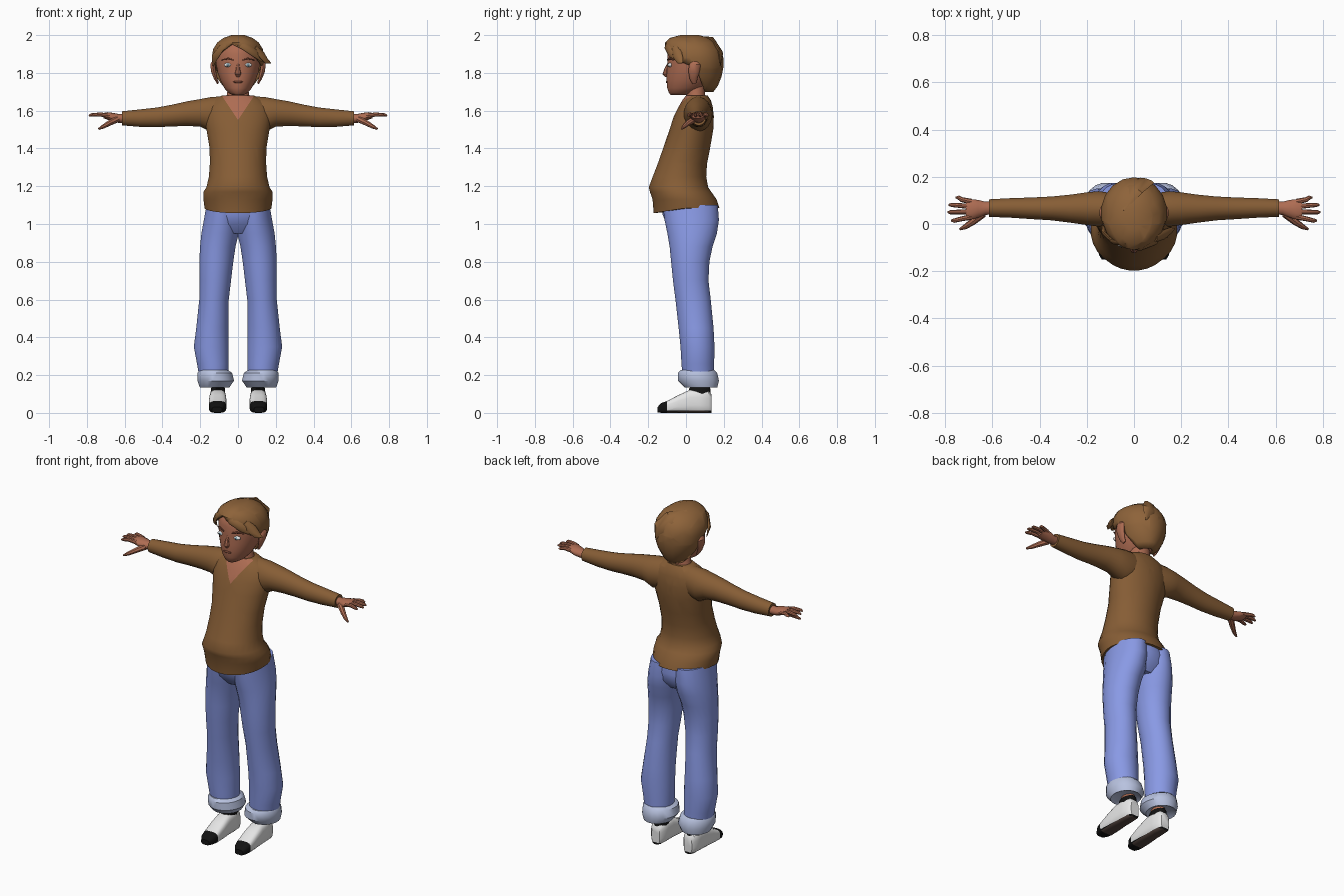
import bpy, bmesh, math
from mathutils import Vector

if "Cube" in bpy.data.objects:
    bpy.data.objects.remove(bpy.data.objects["Cube"])
made = []


def material(name, *rgb):
    m = bpy.data.materials.new(name)
    m.use_nodes = True
    m.diffuse_color = (*rgb, 1)
    bsdf = next(n for n in m.node_tree.nodes if n.type == 'BSDF_PRINCIPLED')
    bsdf.inputs["Base Color"].default_value = (*rgb, 1)
    return m


SWEATER = material("sweater brown", .24, .11, .036)
HAIR = material("hair brown", .27, .125, .042)
SKIN = material("skin", .42, .15, .085)
DENIM = material("denim blue", .25, .32, .78)
CUFF = material("cuff pale blue", .48, .54, .74)
WHITE = material("white", .8, .8, .8)
BLACK = material("black", .006, .006, .006)
SOLE = material("sole brown", .09, .06, .05)
IRIS = material("iris blue", .3, .5, .6)
LIP = material("lip and brow", .22, .07, .04)


def finish(name, bm, *mats):
    bmesh.ops.recalc_face_normals(bm, faces=bm.faces)
    me = bpy.data.meshes.new(name)
    bm.to_mesh(me)
    bm.free()
    for m in mats:
        me.materials.append(m)
    ob = bpy.data.objects.new(name, me)
    bpy.context.collection.objects.link(ob)
    made.append(ob)
    return ob


def skin_rings(bm, loops, caps=True):
    rings = [[bm.verts.new(p) for p in loop] for loop in loops]
    n = len(rings[0])
    for a, b in zip(rings, rings[1:]):
        for i in range(n):
            j = (i + 1) % n
            bm.faces.new((a[i], a[j], b[j], b[i]))
    if caps:
        bm.faces.new(rings[0])
        bm.faces.new(rings[-1])


def loft(name, mats, rings, axis='z', side=1, n=20, power=1, caps=True):
    """Each ring: position on the axis, then low/high bounds of the other two axes."""
    place = {'z': lambda t, a, b: (a, b, t), 'x': lambda t, a, b: (t, a, b),
             'y': lambda t, a, b: (a, t, b)}[axis]

    def soft(v):
        return math.copysign(abs(v) ** power, v)
    loops = []
    for t, a0, a1, b0, b1 in rings:
        loop = []
        for i in range(n):
            w = math.tau * (i + .5) / n
            x, y, z = place(t, (a0 + a1) / 2 + (a1 - a0) / 2 * soft(math.cos(w)),
                            (b0 + b1) / 2 + (b1 - b0) / 2 * soft(math.sin(w)))
            loop.append((x * side, y, z))
        loops.append(loop)
    bm = bmesh.new()
    skin_rings(bm, loops, caps)
    return finish(name, bm, *mats)


def sym(rows):
    return [(z, -w, w, f, b) for z, w, f, b in rows]


def tube(name, mat, pts, radii, side=1, n=8, flat=1, up=(0, 0, 1)):
    pts = [Vector((x * side, y, z)) for x, y, z in pts]
    loops = []
    for i, p in enumerate(pts):
        d = (pts[min(i + 1, len(pts) - 1)] - pts[max(i - 1, 0)]).normalized()
        u = d.cross(Vector(up)).normalized()
        v = u.cross(d)
        loops.append([p + radii[i] * (u * math.cos(k * math.tau / n) + v * flat * math.sin(k * math.tau / n))
                      for k in range(n)])
    bm = bmesh.new()
    skin_rings(bm, loops)
    return finish(name, bm, mat)


def ball(name, mat, loc, scale, segments=16):
    bm = bmesh.new()
    bmesh.ops.create_uvsphere(bm, u_segments=segments, v_segments=10, radius=1)
    bmesh.ops.scale(bm, vec=scale, verts=bm.verts)
    bmesh.ops.translate(bm, vec=loc, verts=bm.verts)
    return finish(name, bm, mat)


def carve(ob, planes, paint=None, remove=None):
    """Cut edges along planes, then colour or delete faces by a rule."""
    bm = bmesh.new()
    bm.from_mesh(ob.data)
    for co, no in planes:
        bmesh.ops.bisect_plane(bm, geom=bm.verts[:] + bm.edges[:] + bm.faces[:],
                               plane_co=co, plane_no=no, dist=1e-5)
    bm.normal_update()
    if paint:
        for f in bm.faces:
            f.material_index = paint(f.calc_center_median(), f.normal)
    if remove:
        bad = [f for f in bm.faces if remove(f.calc_center_median())]
        bmesh.ops.delete(bm, geom=bad, context='FACES')
    bm.to_mesh(ob.data)
    bm.free()


# Sweater body with a V neck and a dipped front hem
torso = loft("sweater_body", (SWEATER, SKIN), sym([
    (1.085, .178, -.172, .178), (1.13, .184, -.178, .163), (1.17, .184, -.192, .135),
    (1.195, .168, -.198, .118), (1.25, .155, -.177, .108), (1.32, .15, -.15, .112),
    (1.4, .151, -.122, .128), (1.5, .168, -.088, .145), (1.57, .178, -.065, .148),
    (1.62, .168, -.04, .142), (1.655, .135, -.02, .132), (1.68, .085, .0, .115)]), n=28)
for v in torso.data.vertices:
    if v.co.z < 1.1 and v.co.y < 0:
        v.co.z += .16 * v.co.y
carve(torso, [((0, 0, 1.55), (s * 1.5, 0, -1)) for s in (-1, 1)],
      paint=lambda c, n: int(c.y < .03 and c.z > 1.55 + 1.5 * abs(c.x)))

# Hips and neck
loft("trouser_hips", (DENIM,), sym([
    (.95, .15, -.06, .12), (1.0, .172, -.105, .16), (1.05, .172, -.125, .168), (1.11, .16, -.13, .16)]), n=24)
loft("neck", (SKIN,), sym([
    (1.6, .085, -.02, .11), (1.66, .07, .0, .11), (1.69, .058, .0, .1), (1.76, .055, -.01, .1)]))

for side, label in ((1, "left"), (-1, "right")):
    # Sleeve, palm and fingers
    loft(label + "_sleeve", (SWEATER,), [
        (.08, .0, .13, 1.5, 1.678), (.15, -.012, .14, 1.49, 1.672), (.2, -.005, .135, 1.515, 1.662),
        (.27, .005, .125, 1.518, 1.65), (.35, .015, .117, 1.516, 1.632), (.43, .02, .113, 1.512, 1.617),
        (.52, .026, .11, 1.514, 1.607), (.615, .03, .105, 1.522, 1.597)], 'x', side)
    loft(label + "_palm", (SKIN,), [
        (.59, .04, .095, 1.535, 1.585), (.63, .038, .095, 1.535, 1.582), (.66, .026, .103, 1.54, 1.588),
        (.69, .018, .106, 1.552, 1.592), (.712, .022, .1, 1.56, 1.588)], 'x', side, 14)
    for i, (y0, y1, reach) in enumerate(((.03, .014, .775), (.052, .05, .79), (.074, .081, .785), (.095, .112, .755))):
        tube(f"{label}_finger_{i + 1}", SKIN,
             [(.69, y0, 1.574), (.73, (y0 + y1) / 2, 1.58), (reach - .012, y1, 1.577), (reach, y1, 1.573)],
             (.012, .0105, .009, .004), side)
    tube(label + "_thumb", SKIN, [(.64, .045, 1.555), (.68, .012, 1.535), (.715, -.012, 1.515), (.738, -.022, 1.503)],
         (.018, .015, .011, .005), side)

    # Trouser leg and turned-up cuff
    loft(label + "_trouser_leg", (DENIM,), [
        (.2, .05, .208, -.02, .15), (.26, .048, .218, -.025, .15), (.35, .048, .235, -.03, .152),
        (.45, .05, .222, -.04, .147), (.6, .048, .206, -.057, .132), (.7, .036, .206, -.07, .12),
        (.8, .024, .206, -.08, .125), (.88, .012, .202, -.088, .142), (.95, -.005, .195, -.1, .165),
        (1.02, -.01, .182, -.115, .176), (1.1, -.01, .168, -.125, .17)], 'z', side)
    loft(label + "_cuff", (CUFF,), [
        (.226, .052, .206, -.03, .152), (.212, .03, .215, -.043, .166), (.17, .02, .216, -.043, .176),
        (.135, .045, .203, -.008, .167), (.15, .068, .18, .02, .14)], 'z', side)

    # Ankle, collar and shoe
    loft(label + "_ankle", (SKIN,), [(.1, .075, .135, .035, .115), (.2, .07, .14, .03, .12)], 'z', side, 14)
    loft(label + "_shoe_collar", (BLACK,), [
        (.1, .068, .146, .02, .13), (.128, .068, .144, .015, .13), (.138, .072, .14, .025, .125)], 'z', side, 16)
    shoe = loft(label + "_shoe", (WHITE, BLACK, SOLE), [
        (.134, .08, .132, .0, .1), (.12, .068, .145, .0, .117), (.07, .063, .15, .0, .125),
        (.02, .063, .152, .0, .122), (-.04, .06, .155, .0, .095), (-.1, .062, .154, .0, .063),
        (-.13, .07, .149, .0, .053), (-.15, .085, .137, .002, .032)], 'y', side, 20, .6)
    carve(shoe, [((0, 0, .012), (0, 0, 1))],
          paint=lambda c, n: 1 if c.y < -.1 else 2 if n.z < -.7 else int(c.z < .012))

# Head and face
loft("head", (SKIN,), sym([
    (1.683, .03, -.08, .01), (1.695, .052, -.092, .05), (1.72, .074, -.1, .09), (1.76, .094, -.104, .13),
    (1.8, .108, -.103, .15), (1.85, .118, -.1, .165), (1.9, .117, -.1, .165),
    (1.945, .1, -.085, .14), (1.975, .06, -.04, .1)]), n=24)
tube("nose", SKIN, [(0, -.09, 1.85), (0, -.104, 1.82), (0, -.107, 1.795), (0, -.1, 1.782)],
     (.008, .011, .017, .01), up=(0, 1, 0))
ball("mouth", LIP, (0, -.101, 1.752), (.026, .006, .006))
for side, label in ((1, "left"), (-1, "right")):
    ball(label + "_eye", WHITE, (side * .053, -.084, 1.842), (.021, .012, .011))
    ball(label + "_iris", IRIS, (side * .053, -.093, 1.842), (.008, .005, .008))
    ball(label + "_pupil", BLACK, (side * .053, -.097, 1.842), (.003, .002, .003))
    tube(label + "_brow", LIP, [(.025, -.098, 1.868), (.055, -.089, 1.876), (.085, -.067, 1.868)],
         (.004, .006, .003), side, 6)
    tube(label + "_ear", SKIN, [(.106, .045, 1.745), (.118, .04, 1.77), (.13, .042, 1.81), (.134, .048, 1.845),
                                (.126, .046, 1.868)], (.012, .021, .03, .03, .012), side, 10, .45, (1, 0, 0))

# Hair shell, opened around the face
hair = loft("hair", (HAIR,), sym([
    (1.7, .055, -.06, .145), (1.73, .085, -.07, .168), (1.78, .116, -.08, .188), (1.83, .134, -.09, .198),
    (1.88, .141, -.105, .198), (1.925, .134, -.112, .185), (1.96, .112, -.11, .16),
    (1.985, .078, -.085, .12), (2.0, .035, -.03, .07)]), n=18)
edges = [((-.03, -.1, 1.955), Vector((.5, .3, 1))), ((-.03, -.1, 1.955), Vector((-.6, .3, 1))),
         ((0, .04, 1.86), Vector((0, 1, .375)))]
carve(hair, edges, remove=lambda c: c.z < 1.701 or all((c - Vector(p)).dot(n) < 0 for p, n in edges))
shell = hair.modifiers.new("thickness", 'SOLIDIFY')
shell.thickness = .014
shell.offset = -1

# Layered locks
tube("side_tuft", HAIR, [(.09, -.06, 1.935), (.125, -.045, 1.895), (.15, -.03, 1.863), (.174, -.02, 1.852)],
     (.02, .028, .02, .003), flat=.5, up=(1, -1, 1))
tube("fringe_sweep", HAIR, [(-.04, -.085, 1.968), (.03, -.1, 1.945), (.09, -.078, 1.905), (.128, -.04, 1.86)],
     (.012, .024, .024, .004), flat=.4, up=(.2, -1, .5))
tube("right_lock", HAIR, [(-.04, -.085, 1.965), (-.09, -.075, 1.93), (-.125, -.04, 1.88), (-.132, -.005, 1.835)],
     (.01, .02, .022, .003), flat=.4, up=(-.5, -1, .4))
tube("crown_lock", HAIR, [(-.05, .06, 1.988), (.0, .145, 1.965), (.05, .182, 1.91), (.07, .182, 1.84)],
     (.015, .045, .04, .004), flat=.3, up=(0, 1, .5))

# Smooth shading with sharp creases kept
bpy.ops.object.select_all(action='DESELECT')
for ob in made:
    ob.select_set(True)
bpy.context.view_layer.objects.active = made[0]
bpy.ops.object.shade_smooth_by_angle(angle=math.radians(40))
